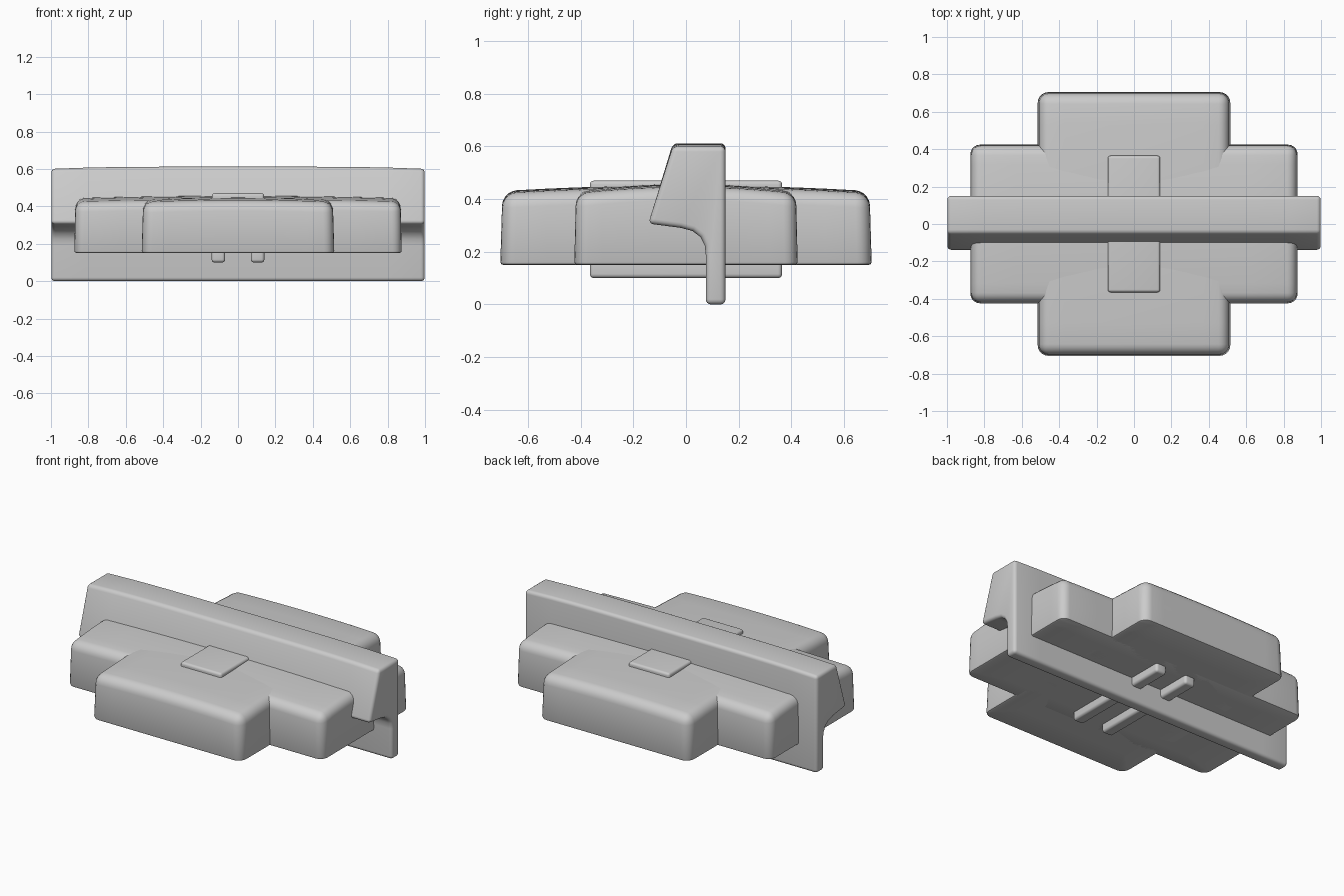
import bpy, bmesh, math

cube = bpy.data.objects.get("Cube")
if cube:
    bpy.data.objects.remove(cube, do_unlink=True)

grey = bpy.data.materials.new("plain grey")
grey.use_nodes = True
colour = (0.6, 0.6, 0.6, 1)
grey.diffuse_color = colour
grey.node_tree.nodes["Principled BSDF"].inputs["Base Color"].default_value = colour


def finish(bm, name):
    bmesh.ops.recalc_face_normals(bm, faces=bm.faces[:])
    mesh = bpy.data.meshes.new(name)
    bm.to_mesh(mesh)
    bm.free()
    mesh.materials.append(grey)
    obj = bpy.data.objects.new(name, mesh)
    bpy.context.collection.objects.link(obj)
    bpy.ops.object.select_all(action="DESELECT")
    obj.select_set(True)
    bpy.context.view_layer.objects.active = obj
    bpy.ops.object.shade_smooth_by_angle(angle=math.radians(40))
    return obj


def bevel(bm, edges, width, segments):
    bmesh.ops.bevel(bm, geom=edges, offset=width, segments=segments,
                    profile=0.5, affect="EDGES")


def slice_along(bm, axis, half, count):
    normal = [0, 0, 0]
    normal[axis] = 1
    for i in range(1, count):
        point = [0, 0, 0]
        point[axis] = half * (2 * i / count - 1)
        bmesh.ops.bisect_plane(bm, geom=bm.verts[:] + bm.edges[:] + bm.faces[:],
                               plane_co=point, plane_no=normal, dist=0.001)


def block(name, hx, hy, low, high, soft, crisp, taper=0, sag_x=0, sag_y=0, x=0):
    """Box with soft sides and top, a crisp base and a crowned top."""
    bm = bmesh.new()
    bmesh.ops.create_cube(bm, size=2)
    for v in bm.verts:
        inset = taper if v.co.z > 0 else 0
        v.co.x *= hx - inset
        v.co.y *= hy - inset
        v.co.z = high if v.co.z > 0 else low
    middle = (low + high) / 2
    bevel(bm, [e for e in bm.edges if any(v.co.z > middle for v in e.verts)], soft, 5)
    base = [e for e in bm.edges if all(v.co.z < low + 0.001 for v in e.verts)]
    bevel(bm, base, crisp, 2)
    if sag_y:
        slice_along(bm, 0, hx * 0.9, 10)
        slice_along(bm, 1, hy * 0.9, 12)
        for v in bm.verts:
            if v.co.z > middle:
                v.co.z -= sag_x * (v.co.x / hx) ** 2 + sag_y * (v.co.y / hy) ** 2
    for v in bm.verts:
        v.co.x += x
    return finish(bm, name)


# Crossed body blocks
block("wide_body", 0.875, 0.424, 0.15, 0.457, 0.05, 0.012, 0.006, 0.012, 0.026)
block("long_body", 0.515, 0.705, 0.15, 0.452, 0.055, 0.012, 0.008, 0.01, 0.022)

# Plate across the top and two ridges under the base
block("top_plate", 0.14, 0.365, 0.4, 0.47, 0.015, 0.005)
for side, label in ((-1, "right"), (1, "left")):
    ridge = block(label + "_ridge", 0.036, 0.365, -0.2, -0.1, 0.016, 0.005, x=side * 0.105)
    # Turn the soft side downwards
    for v in ridge.data.vertices:
        v.co.z = -v.co.z
    ridge.data.flip_normals()

# Hooked bar running the full width
profile = [(0.075, 0), (0.15, 0), (0.15, 0.612), (-0.05, 0.612), (-0.143, 0.307),
           (-0.02, 0.291), (0.025, 0.279), (0.055, 0.256), (0.071, 0.225), (0.075, 0.19)]
bm = bmesh.new()
end = bm.faces.new([bm.verts.new((-0.998, y, z)) for y, z in profile])
moved = bmesh.ops.extrude_face_region(bm, geom=[end])["geom"]
for v in moved:
    if isinstance(v, bmesh.types.BMVert):
        v.co.x = 0.998
if not any(len(f.verts) > 4 and f.calc_center_median().x < -0.9 for f in bm.faces):
    bm.faces.new([v for v in bm.verts if v.co.x < 0])
bmesh.ops.recalc_face_normals(bm, faces=bm.faces[:])
sharp = [e for e in bm.edges if e.calc_face_angle(0) > math.radians(40)]
bevel(bm, sharp, 0.02, 4)
slice_along(bm, 0, 0.95, 14)
for v in bm.verts:
    if v.co.z > 0.5:
        v.co.z -= 0.012 * v.co.x ** 4
finish(bm, "hooked_bar")
